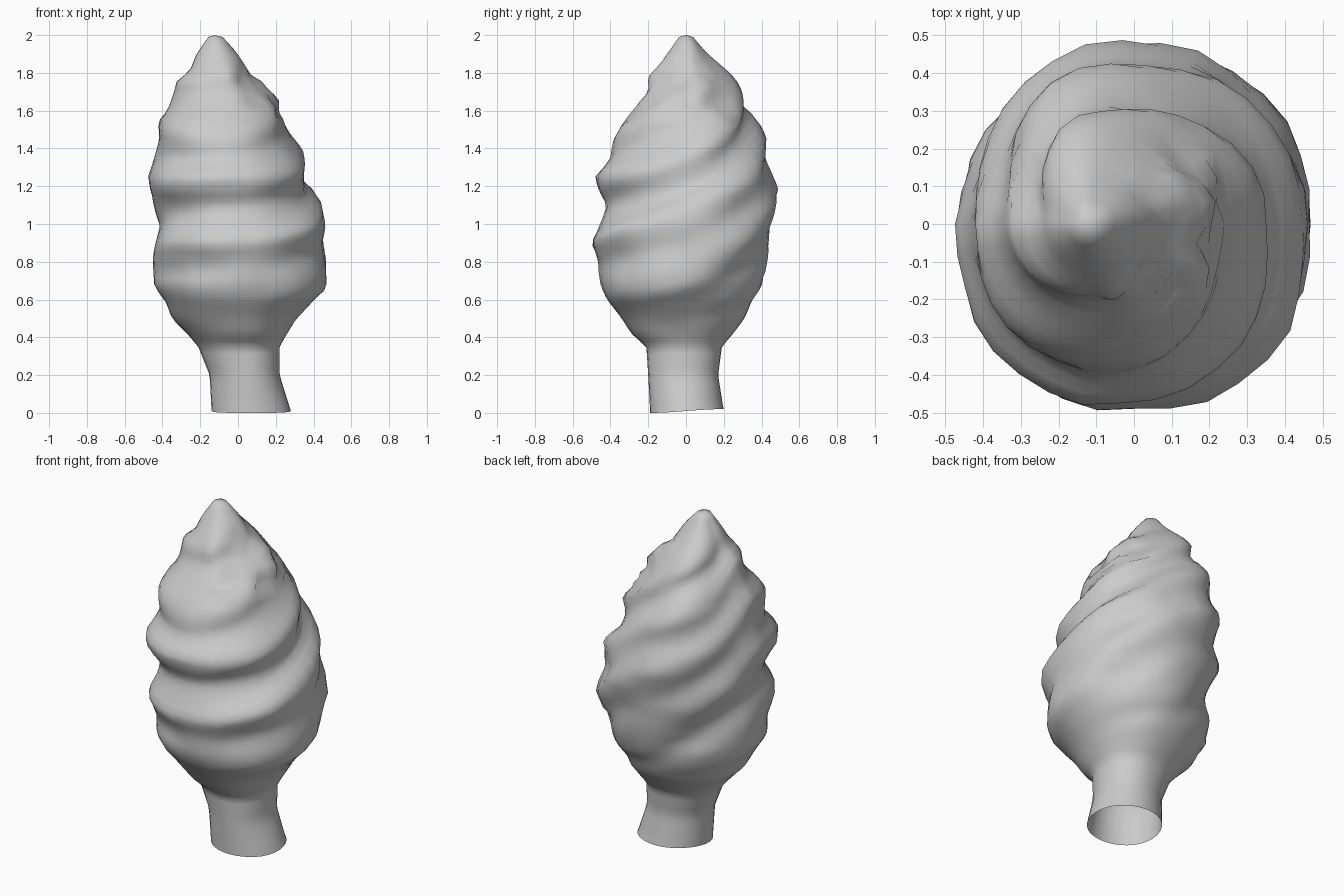
import bpy
import bmesh
from math import sin, cos, pi, tau, radians
from mathutils import Vector, noise

cube = bpy.data.objects.get("Cube")
if cube:
    bpy.data.objects.remove(cube, do_unlink=True)

# Body outline: height, then right, left, front and back extents
OUTLINE = [
    (0.01, -.14, .28, -.19, .20), (0.20, -.15, .22, -.20, .17),
    (0.35, -.21, .22, -.21, .19), (0.42, -.27, .26, -.29, .25),
    (0.50, -.35, .31, -.34, .31), (0.60, -.39, .40, -.42, .35),
    (0.67, -.44, .47, -.45, .40), (0.80, -.45, .46, -.46, .42),
    (0.90, -.43, .45, -.50, .44), (1.00, -.41, .46, -.46, .44),
    (1.10, -.44, .44, -.42, .46), (1.18, -.46, .35, -.46, .49),
    (1.25, -.47, .35, -.48, .46), (1.35, -.44, .35, -.40, .42),
    (1.45, -.42, .28, -.38, .43), (1.54, -.42, .24, -.33, .37),
    (1.60, -.37, .22, -.28, .30), (1.70, -.34, .17, -.20, .30),
    (1.77, -.32, .08, -.19, .25), (1.80, -.26, .06, -.17, .22),
    (1.90, -.22, .00, -.10, .11), (2.00, -.15, -.09, -.03, .03),
]
SIDES, RINGS, PITCH = 32, 60, 0.30


def axis_x(z):
    """Centre line, leaning sideways at the stem and at the tip."""
    return 0.07 * (1 - z / 0.9) if z < 0.9 else -0.11 * (z - 0.9)


def radius(side, z):
    """Distance from the axis; sides run left, back, right, front."""
    z = min(max(z, 0.01), 2)
    column = (2, 4, 1, 3)[side]
    for a, b in zip(OUTLINE, OUTLINE[1:]):
        if z <= b[0]:
            break
    t = (z - a[0]) / (b[0] - a[0])
    value = a[column] + (b[column] - a[column]) * t
    if side % 2 == 0:
        value -= axis_x(z)
    return abs(value)


def climb(angle):
    """Rise of the helix from the front round to the right side."""
    turn = (angle + pi / 2) % tau
    return 3 * PITCH * min(turn / (1.5 * pi), 1) ** 1.46


def whorl(angle, z):
    """Helical shelf with a quick undercut and a gentle slope back."""
    phase = ((z - climb(angle) - 0.91) / PITCH + 0.5) % 1
    return phase / 0.45 if phase < 0.45 else (1 - phase) / 0.55


def surface_point(angle, z):
    quarter = int(angle / (pi / 2) + 1e-6)
    start, end = quarter * pi / 2, (quarter + 1) * pi / 2
    fade = min(max((z - 0.45) / 0.3, 0), 1) * min((2 - z) / 0.4, 1)
    # follow the outline ridges along the helix between neighbouring sides
    rise = max(climb(end - 1e-6) - climb(start), 0) * fade
    part = min(max(climb(angle) - climb(start), 0) * fade, rise)
    near = radius(quarter % 4, z - part)
    far = radius((quarter + 1) % 4, z + rise - part)
    blend = sin(angle - start) ** 2
    r = near * (1 - blend) + far * blend
    diagonal = abs(sin(2 * angle))
    r *= 1 + fade * diagonal * (0.02 + 0.09 * (whorl(angle, z) - 0.5))
    # broad lumps, with finer crumbs on the upper left side
    spot = Vector((r * cos(angle), r * sin(angle), z))
    r *= 1 + fade * 0.03 * noise.noise(spot * 6)
    if z > 1.55 and -1.4 < (angle + pi) % tau - pi < 0.8:
        r *= 1 + fade * 0.2 * noise.noise(spot * 14)
    return Vector((axis_x(z) + r * cos(angle), r * sin(angle), z))


# Spiral body with an open stem
bm = bmesh.new()
rings = []
for i in range(RINGS):
    z = 0.01 + 1.98 * i / (RINGS - 1)
    rings.append([bm.verts.new(surface_point(tau * j / SIDES, z))
                  for j in range(SIDES)])
for low, high in zip(rings, rings[1:]):
    for j in range(SIDES):
        k = (j + 1) % SIDES
        bm.faces.new((low[j], low[k], high[k], high[j]))

# Uneven stem rim and pointed tip
for v in rings[0]:
    v.co.z = 0.01 + 0.01 * sin(v.co.y * 8)
lowest = min(v.co.z for v in rings[0])
for v in rings[0]:
    v.co.z -= lowest
tip = bm.verts.new((-0.125, 0, 2))
for j in range(SIDES):
    bm.faces.new((rings[-1][j], rings[-1][(j + 1) % SIDES], tip))

mesh = bpy.data.meshes.new("spiral_body")
bm.to_mesh(mesh)
bm.free()
body = bpy.data.objects.new("spiral_body", mesh)
bpy.context.collection.objects.link(body)

# Plain grey
grey = bpy.data.materials.new("light_grey")
grey.use_nodes = True
colour = (0.6, 0.6, 0.6, 1)
grey.diffuse_color = colour
grey.node_tree.nodes["Principled BSDF"].inputs["Base Color"].default_value = colour
mesh.materials.append(grey)

bpy.ops.object.select_all(action="DESELECT")
body.select_set(True)
bpy.context.view_layer.objects.active = body
bpy.ops.object.shade_smooth_by_angle(angle=radians(60))
